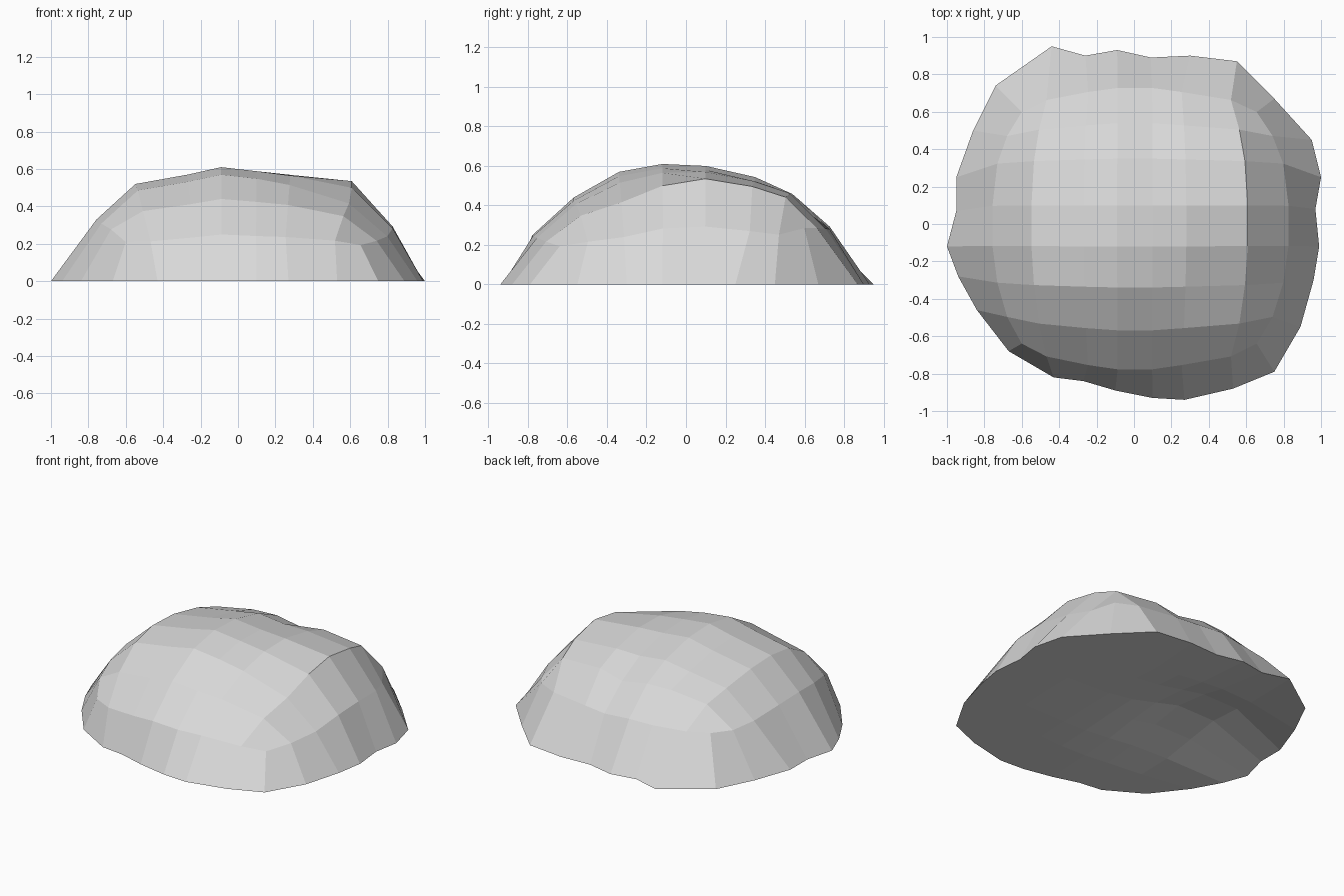
import bpy
import bmesh
from math import exp, hypot

cube = bpy.data.objects.get("Cube")
if cube:
    bpy.data.objects.remove(cube, do_unlink=True)

# Single stone colour
stone = bpy.data.materials.new("light_grey_stone")
stone.use_nodes = True
colour = (0.69, 0.69, 0.69, 1)
stone.diffuse_color = colour
stone.node_tree.nodes["Principled BSDF"].inputs["Base Color"].default_value = colour

# Column and row positions of the crown, with the height profile along each
COLS = (-.76, -.55, -.27, -.09, .1, .28, .61, .83)
ROWS = (-.78, -.57, -.34, -.12, .1, .35, .54, .73)
COL_HEIGHT = (.33, .52, .57, .61, .59, .58, .55, .30)
ROW_HEIGHT = (.25, .44, .57, .61, .60, .55, .49, .30)
TOP = max(COL_HEIGHT)
LAST = len(COLS) - 1

# Irregular ground outline, clockwise from the back right corner
RIM = (
    (-.74, .74), (-.44, .95), (-.26, .90), (-.09, .93), (.09, .89), (.3, .9), (.55, .87),
    (.75, .67), (.95, .45), (1, .25), (.97, .08), (.99, -.12), (.96, -.3), (.89, -.55),
    (.75, -.79), (.53, -.88), (.27, -.94), (.1, -.93), (-.1, -.89), (-.27, -.84), (-.43, -.82),
    (-.67, -.68), (-.84, -.46), (-.94, -.28), (-1, -.12), (-.95, .07), (-.95, .25), (-.86, .5),
)


def plan_point(i, j):
    """Grid node in plan, pulled in towards the corners to round the stone."""
    s = abs(2 * i / LAST - 1)
    t = abs(2 * j / LAST - 1)
    return COLS[i] * (1 - .21 * s * t * t), ROWS[j] * (1 - .18 * t * s * s)


def bump(x, y, centre_x, centre_y, height, radius):
    return height * exp(-(hypot(x - centre_x, y - centre_y) / radius) ** 2)


def crown_point(i, j):
    """Domed node, fuller along the back, with a back notch and a worn front left shoulder."""
    x, y = plan_point(i, j)
    a, b = COL_HEIGHT[i], ROW_HEIGHT[j]
    z = max(a * b / TOP, (.95 if j == LAST else .84) * min(a, b))
    z -= bump(x, y, .03, .54, .06, .15)
    z -= bump(x, y, .56, -.32, .1, .25)
    return x, y, z


def floor_point(i, j):
    """Flat underside node with one shallow hollow."""
    x, y = plan_point(i, j)
    return x, y, bump(x, y, -.4, .12, .14, .42)


def fill_grid(bm, nodes):
    for i in range(LAST):
        for j in range(LAST):
            bm.faces.new([nodes[c] for c in ((i, j), (i + 1, j), (i + 1, j + 1), (i, j + 1))])


bm = bmesh.new()
cells = [(i, j) for i in range(LAST + 1) for j in range(LAST + 1)]
side = range(LAST)
border = [(k, LAST) for k in side] + [(LAST, LAST - k) for k in side]
border += [(LAST - k, 0) for k in side] + [(0, k) for k in side]

# Crown: a domed grid of quads
crown = {c: bm.verts.new(crown_point(*c)) for c in cells}
fill_grid(bm, crown)

# Underside: a nearly flat grid whose border is the ground outline
floor = {c: bm.verts.new((x, y, 0)) for c, (x, y) in zip(border, RIM)}
for c in cells:
    if c not in floor:
        floor[c] = bm.verts.new(floor_point(*c))
fill_grid(bm, floor)

# Skirt: one band of quads from the crown border down to the ground
for c, n in zip(border, border[1:] + border[:1]):
    bm.faces.new((crown[c], crown[n], floor[n], floor[c]))

bmesh.ops.recalc_face_normals(bm, faces=bm.faces)
mesh = bpy.data.meshes.new("boulder")
bm.to_mesh(mesh)
bm.free()
mesh.materials.append(stone)
boulder = bpy.data.objects.new("boulder", mesh)
bpy.context.collection.objects.link(boulder)
